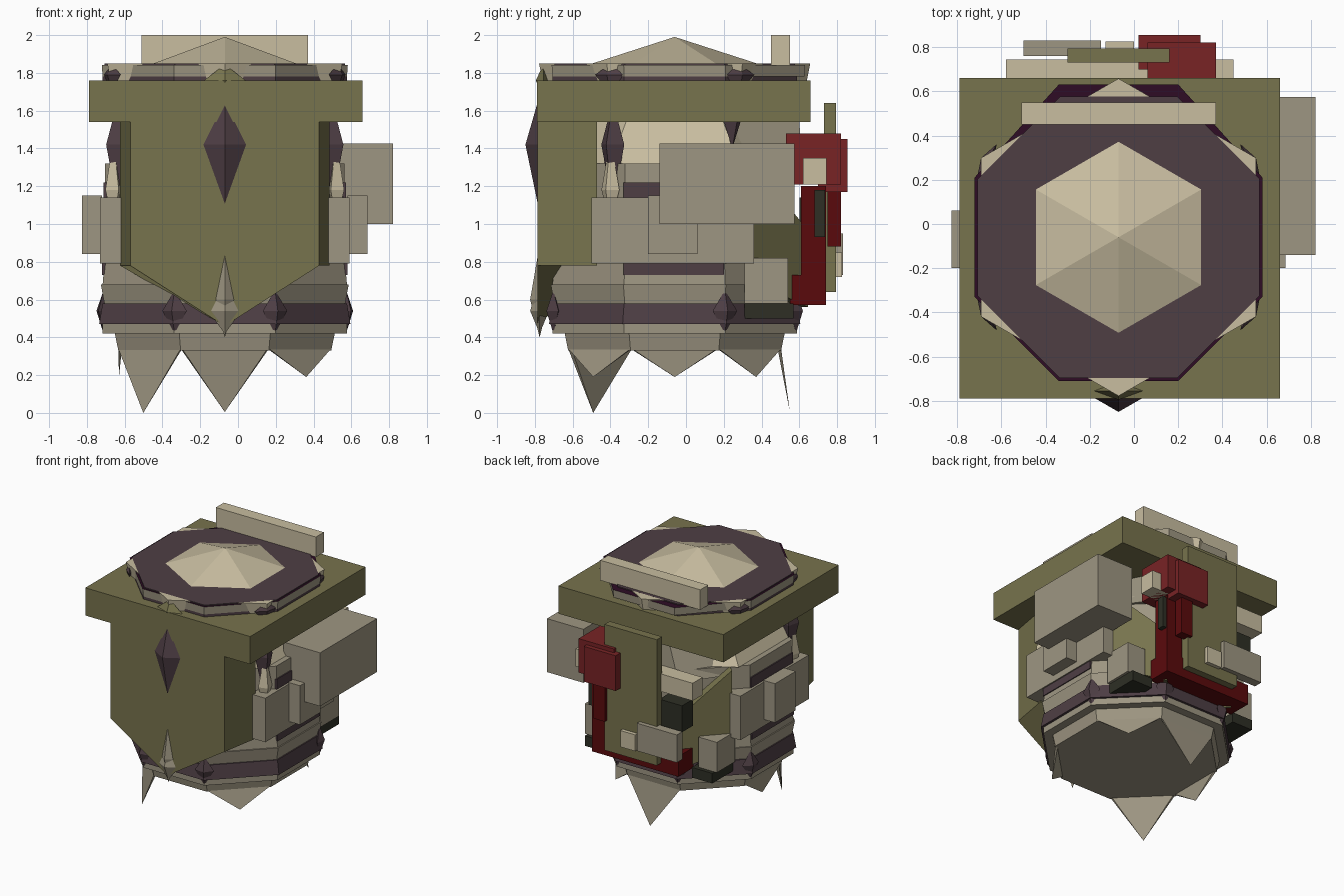
import bpy, math
from mathutils import Vector

if "Cube" in bpy.data.objects:
    bpy.data.objects.remove(bpy.data.objects["Cube"])

CX, CY = -0.07, -0.06  # body axis


def mat(name, r, g, b):
    m = bpy.data.materials.new(name)
    lin = lambda c: ((c / 255 + 0.055) / 1.055) ** 2.4
    m.diffuse_color = (lin(r), lin(g), lin(b), 1)
    m.use_nodes = True
    m.node_tree.nodes["Principled BSDF"].inputs["Base Color"].default_value = m.diffuse_color
    return m


OLIVE = mat("olive", 119, 115, 77)
BEIGE = mat("beige", 200, 189, 160)
GREY = mat("warm_grey", 158, 150, 130)
PURPLE = mat("dusky_purple", 78, 62, 68)
PLUM = mat("dark_plum", 46, 12, 37)
RED = mat("red", 120, 35, 37)
DARKRED = mat("dark_red", 90, 10, 12)
BLACK = mat("blackish_green", 46, 47, 37)


def mesh(name, verts, faces, m):
    me = bpy.data.meshes.new(name)
    me.from_pydata([tuple(v) for v in verts], [], faces)
    me.materials.append(m)
    ob = bpy.data.objects.new(name, me)
    bpy.context.collection.objects.link(ob)
    return ob


def box(name, x, y, z, m):
    v = [(a, b, c) for c in z for b in y for a in x]
    return mesh(name, v, [(0, 2, 3, 1), (4, 5, 7, 6), (0, 1, 5, 4),
                          (2, 6, 7, 3), (0, 4, 6, 2), (1, 3, 7, 5)], m)


def ring_point(r, a, z):
    return (CX + r * math.cos(a), CY + r * math.sin(a), z)


def lathe(name, n, levels, m):
    """Stack n-sided rings given as (radius, height); closed at both ends."""
    off = math.pi / n if n == 8 else math.pi / 2
    v = [ring_point(r, off + 2 * math.pi * i / n, z) for r, z in levels for i in range(n)]
    f = [tuple(reversed(range(n))), tuple(range(len(v) - n, len(v)))]
    for k in range(len(levels) - 1):
        for i in range(n):
            j = (i + 1) % n
            f.append((k * n + i, k * n + j, k * n + n + j, k * n + n + i))
    return mesh(name, v, f, m)


def spike(name, r, ang, w, depth, zs, m):
    """Vertical diamond with its ridge pointing away from the axis."""
    a = math.radians(ang)
    out, side = Vector((math.cos(a), math.sin(a), 0)), Vector((-math.sin(a), math.cos(a), 0))
    c = Vector((CX, CY, 0))
    lo, mid, hi = (Vector((0, 0, z)) for z in zs)
    base = c + out * (r - depth)
    v = [base + lo, base + hi, c + out * r + mid, base + side * w + mid,
         c + out * (r - 2 * depth) + mid, base - side * w + mid]
    f = []
    for i in range(4):
        p, q = 2 + i, 2 + (i + 1) % 4
        f += [(0, q, p), (1, p, q)]
    return mesh(name, v, f, m)


def mirrored_box(name, x, y, z, m):
    """Box placed on both sides of the body axis; x is measured from it."""
    box(name + "_right", (CX + x[0], CX + x[1]), y, z, m)
    box(name + "_left", (CX - x[1], CX - x[0]), y, z, m)


# core and stacked lower bands
lathe("core", 8, [(0.685, 0.45), (0.685, 1.32)], GREY)
lathe("shoulder", 6, [(0.68, 1.32), (0.50, 1.56)], BEIGE)
lathe("bottom_band", 8, [(0.61, 0.33), (0.63, 0.42)], GREY)
lathe("base_band", 8, [(0.70, 0.42), (0.70, 0.47)], GREY)
lathe("purple_band", 8, [(0.72, 0.47), (0.70, 0.58)], PURPLE)
lathe("lower_ring", 8, [(0.69, 0.58), (0.71, 0.68)], GREY)
lathe("ring_step", 8, [(0.70, 0.68), (0.69, 0.79)], GREY)
mirrored_box("lower_strip", (0.60, 0.65), (-0.33, 0.20), (0.73, 0.79), PURPLE)
mirrored_box("upper_strip", (0.60, 0.642), (-0.33, 0.20), (1.12, 1.22), PURPLE)

# small fins on the octagon corners of the purple band
for ang in (22.5, 67.5, 112.5, 157.5, 247.5, 292.5):
    spike("band_fin", 0.735, ang, 0.07, 0.04, (0.42, 0.54, 0.65), PURPLE)

# thin flat teeth hanging from some octagon sides: side number -> tip height
for i, z in {2: 0.005, 4: 0.19, 5: 0.0, 7: 0.19, 1: 0.19}.items():
    ang = i * math.pi / 4
    v = [ring_point(r, ang + s * math.pi / 8, 0.34) for r in (0.61, 0.59) for s in (-1, 1)]
    tip = ring_point(0.61 if i != 4 else 0.56, ang, z)
    mesh("tooth", v + [tip], [(0, 4, 1), (3, 4, 2), (0, 2, 4), (1, 4, 3), (0, 1, 3, 2)], GREY)

# wide square slab with a polygonal lid
box("slab", (-0.79, 0.66), (-0.79, 0.66), (1.54, 1.76), OLIVE)
lathe("lid_foot", 8, [(0.70, 1.76), (0.70, 1.78)], PURPLE)
lid_wall = lathe("lid_wall", 8, [(0.70, 1.78), (0.705, 1.842)], GREY)
lid_wall.data.materials.append(PLUM)
lid_wall.data.polygons[1].material_index = 1
for v in lid_wall.data.vertices:  # rim is deeper at the back
    if v.co.y > 0.4:
        v.co.y += 0.04
lathe("lid", 8, [(0.69, 1.80), (0.69, 1.85)], PURPLE)
lathe("lid_corners", 6, [(0.70, 1.76), (0.718, 1.8499)], BEIGE)
lathe("cap", 6, [(0.432, 1.851), (0.001, 1.99)], BEIGE)
box("top_bar", (-0.51, 0.37), (0.45, 0.55), (1.84, 2.0), BEIGE)
spike("lid_crest", 0.735, 270, 0.11, 0.04, (1.66, 1.76, 1.845), OLIVE)
for ang in (30, 150, 210, 330):
    spike("lid_stud", 0.718, ang, 0.09, 0.03, (1.70, 1.79, 1.845), PURPLE)

# front shield with tapered flanks and pointed lower edge
fy, by = -0.785, -0.47
shield = [(CX - 0.50, fy, 1.54), (CX + 0.50, fy, 1.54), (CX + 0.50, fy, 0.78),
          (CX, fy, 0.46), (CX - 0.50, fy, 0.78),
          (CX - 0.555, by, 1.54), (CX + 0.555, by, 1.54), (CX + 0.555, by, 0.78),
          (CX, by, 0.78), (CX - 0.555, by, 0.78)]
mesh("front_shield", shield, [(4, 3, 2, 1, 0), (5, 6, 7, 8, 9), (0, 1, 6, 5), (1, 2, 7, 6),
                              (2, 3, 8, 7), (3, 4, 9, 8), (4, 0, 5, 9)], OLIVE)

# diamonds and spikes at the hexagon corners
spike("front_diamond", 0.79, 270, 0.13, 0.075, (1.06, 1.42, 1.68), PURPLE)
for ang in (-30, 210):
    spike("side_diamond", 0.725, ang, 0.07, 0.07, (1.09, 1.42, 1.65), PURPLE)
    spike("side_spike", 0.73, ang, 0.055, 0.05, (1.0, 1.18, 1.46), BEIGE)
for ang in (30, 150):
    spike("rear_diamond", 0.66, ang, 0.05, 0.05, (1.40, 1.54, 1.65), PURPLE)
spike("front_spike", 0.765, 270, 0.06, 0.05, (0.40, 0.60, 0.89), GREY)
spike("front_spike_foot", 0.765, 270, 0.09, 0.05, (0.42, 0.54, 0.72), GREY)

# side plates and boxes
mirrored_box("side_plate", (0.50, 0.66), (-0.50, 0.36), (0.79, 1.14), GREY)
mirrored_box("side_block", (0.65, 0.755), (-0.20, 0.06), (0.84, 1.15), GREY)
box("side_pack", (0.50, 0.82), (-0.14, 0.575), (1.0, 1.425), GREY)
mirrored_box("low_block", (0.42, 0.58), (0.31, 0.54), (0.58, 0.82), GREY)
mirrored_box("low_foot", (0.38, 0.56), (0.31, 0.57), (0.50, 0.58), BLACK)

# slanted panels at the back corners
for s, side in ((1, "right"), (-1, "left")):
    p = [(0.58, 0.35), (0.30, 0.645), (0.20, 0.55), (0.50, 0.28)]
    tops, lows = (1.32, 0.97, 0.97, 1.32), (0.70, 0.56, 0.56, 0.70)
    v = [(CX + s * x, y, z) for (x, y), z in zip(p, lows)]
    v += [(CX + s * x, y, z) for (x, y), z in zip(p, tops)]
    f = [(0, 3, 2, 1), (4, 5, 6, 7)] + [(i, (i + 1) % 4, 4 + (i + 1) % 4, 4 + i) for i in range(4)]
    mesh("back_panel_" + side, v, f if s > 0 else [t[::-1] for t in f], OLIVE)

# sloped neck filling the back under the slab
low = [(CX + x, y, 1.25) for x, y in ((-0.56, 0.25), (0.56, 0.25), (0.30, 0.62), (-0.30, 0.62))]
top = [(CX + x, y, 1.54) for x, y in ((-0.40, 0.20), (0.40, 0.20), (0.20, 0.60), (-0.20, 0.60))]
mesh("back_neck", low + top, [(3, 2, 1, 0), (4, 5, 6, 7)] +
     [(i, (i + 1) % 4, 4 + (i + 1) % 4, 4 + i) for i in range(4)], GREY)

# back assembly
box("back_beam", (-0.58, 0.45), (0.62, 0.745), (1.21, 1.35), BEIGE)
box("red_box", (0.06, 0.37), (0.53, 0.82), (1.21, 1.48), RED)
box("red_cover", (0.02, 0.30), (0.70, 0.855), (1.17, 1.45), RED)
box("red_post", (0.17, 0.31), (0.61, 0.74), (0.57, 1.20), DARKRED)
box("red_strip", (0.14, 0.24), (0.75, 0.82), (0.88, 1.20), DARKRED)
box("red_sill", (-0.45, 0.31), (0.55, 0.74), (0.57, 0.73), DARKRED)
box("black_grip", (0.27, 0.345), (0.68, 0.735), (0.93, 1.18), BLACK)
box("black_box", (-0.48, -0.28), (0.60, 0.735), (0.93, 1.14), BLACK)
box("tall_panel", (-0.30, 0.16), (0.73, 0.795), (0.64, 1.64), OLIVE)
box("panel_box", (-0.50, -0.15), (0.76, 0.83), (0.73, 0.95), GREY)
box("panel_knob", (-0.13, 0.0), (0.78, 0.825), (0.72, 0.85), BEIGE)
